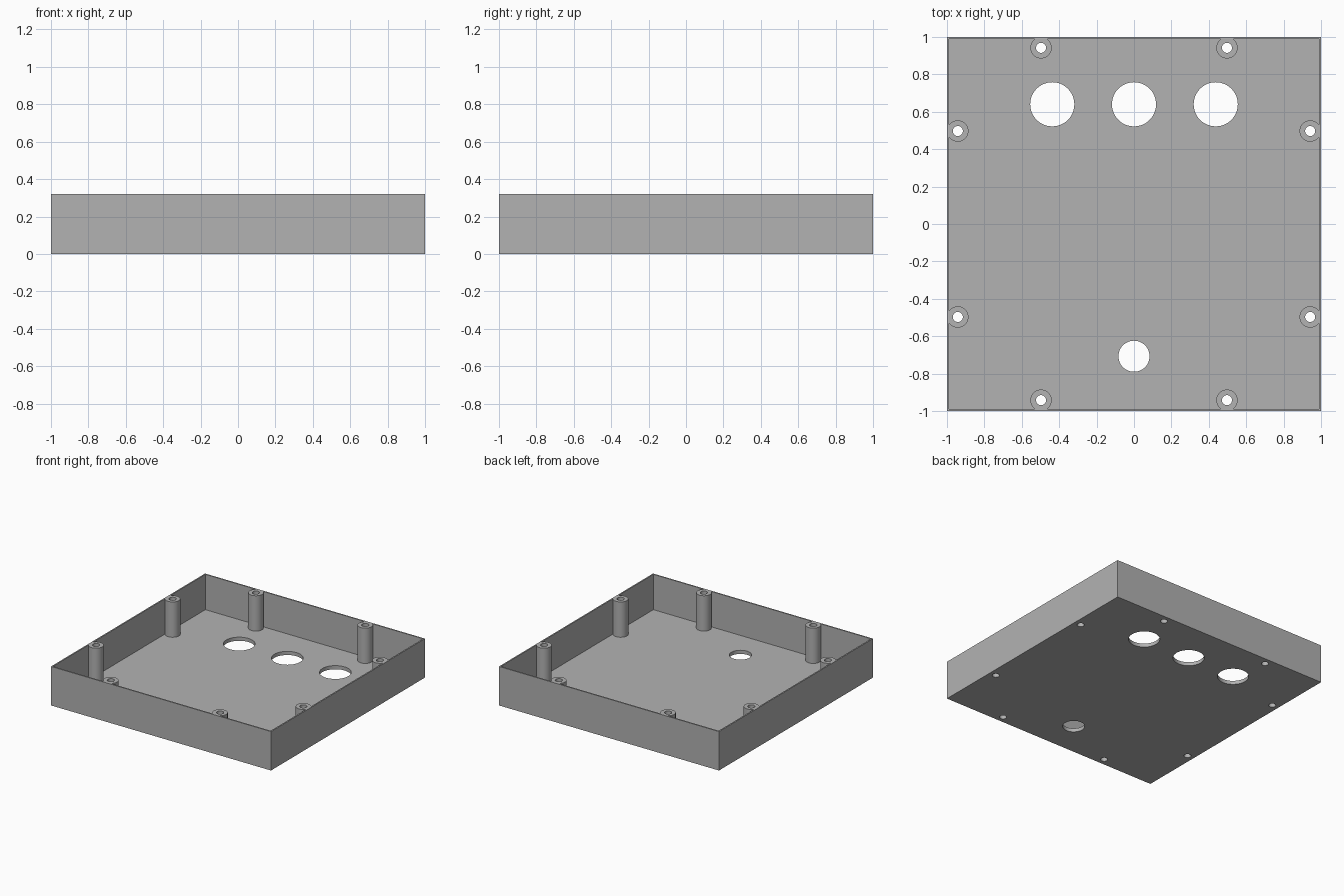
import bpy
import math

default = bpy.data.objects.get("Cube")
if default:
    bpy.data.objects.remove(default, do_unlink=True)

HEIGHT, WALL, FLOOR = 0.32, 0.011, 0.03
POST_RADIUS, SCREW_RADIUS = 0.057, 0.027

grey = bpy.data.materials.new("plain grey")
grey.use_nodes = True
colour = (0.448, 0.448, 0.448, 1)
grey.diffuse_color = colour
grey.node_tree.nodes["Principled BSDF"].inputs["Base Color"].default_value = colour


def box(name, half, bottom, top):
    bpy.ops.mesh.primitive_cube_add(size=2, location=(0, 0, (bottom + top) / 2))
    ob = bpy.context.object
    ob.name = name
    ob.scale = (half, half, (top - bottom) / 2)
    bpy.ops.object.transform_apply(location=True, rotation=False, scale=True)
    ob.data.materials.append(grey)
    return ob


def cylinder(name, x, y, radius):
    bpy.ops.mesh.primitive_cylinder_add(vertices=48, radius=radius, depth=1, location=(x, y, 0.2))
    ob = bpy.context.object
    ob.name = name
    ob.data.materials.append(grey)
    return ob


def cut(target, cutter):
    mod = target.modifiers.new("cut", "BOOLEAN")
    mod.operation = "DIFFERENCE"
    mod.solver = "EXACT"
    mod.object = cutter
    bpy.context.view_layer.objects.active = target
    bpy.ops.object.modifier_apply(modifier=mod.name)
    bpy.data.objects.remove(cutter, do_unlink=True)


# Screw posts: two along each wall
posts = []
for a in (-0.497, 0.497):
    for b in (-0.942, 0.942):
        posts += [(a, b), (b, a)]

# Hollow interior, leaving the posts standing
tray = box("enclosure_tray", 1, 0, HEIGHT)
cavity = box("cavity", 1 - WALL, FLOOR, HEIGHT + 0.1)
for x, y in posts:
    cut(cavity, cylinder("post", x, y, POST_RADIUS))
cut(tray, cavity)

# Screw holes through the posts
for x, y in posts:
    cut(tray, cylinder("screw_hole", x, y, SCREW_RADIUS))

# Openings in the floor: three large at the back, one at the front
for x in (-0.437, 0, 0.437):
    cut(tray, cylinder("large_opening", x, 0.64, 0.118))
cut(tray, cylinder("small_opening", 0, -0.707, 0.083))

# Smooth the round walls, keep the edges sharp
bpy.ops.object.select_all(action="DESELECT")
tray.select_set(True)
bpy.context.view_layer.objects.active = tray
bpy.ops.object.shade_smooth_by_angle(angle=math.radians(30))
